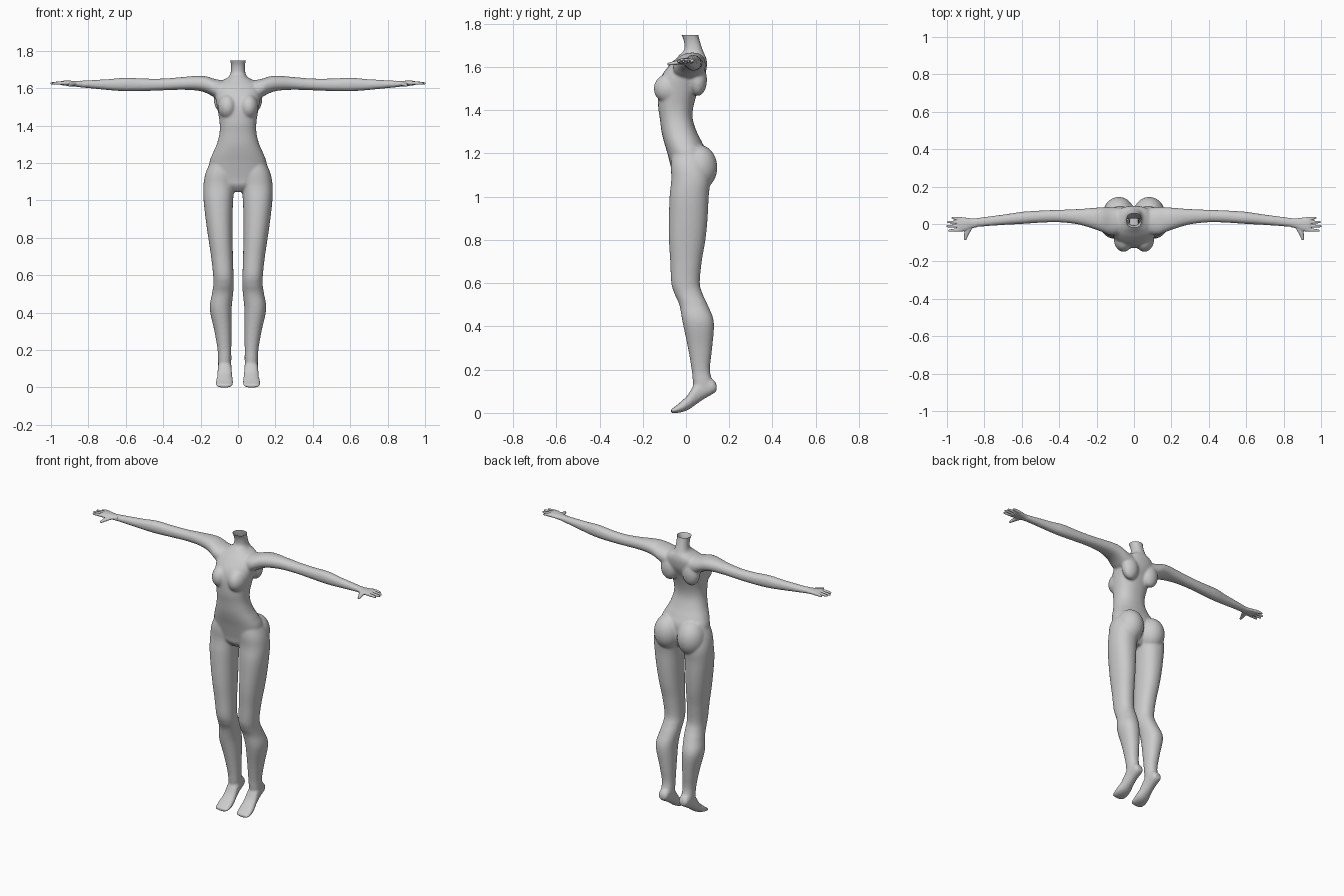
import bpy, bmesh, math
from mathutils import Matrix, Vector


def catmull(a, b, c, d, t):
    return 0.5 * (2*b + (c-a)*t + (2*a-5*b+4*c-d)*t*t + (3*b-a-3*c+d)*t**3)


def loft(bm, axis, rings, side=1, power=2.2, n=32, steps=5):
    """Closed tube along an axis; ring = (position, lo_u, hi_u, lo_v, hi_v)."""
    pts = [rings[0]] + list(rings) + [rings[-1]]
    fine = []
    for i in range(1, len(pts) - 2):
        for k in range(steps):
            fine.append([catmull(*q, k / steps) for q in zip(*pts[i-1:i+3])])
    fine.append(rings[-1])
    u, v = [i for i in range(3) if i != axis]
    loops = []
    for p, u0, u1, v0, v1 in fine:
        loop = []
        for j in range(n):
            a = 2 * math.pi * j / n
            c, s = math.cos(a), math.sin(a)
            co = [0, 0, 0]
            co[axis] = p
            co[u] = (u0+u1)/2 + (u1-u0)/2 * math.copysign(abs(c)**(2/power), c)
            co[v] = (v0+v1)/2 + (v1-v0)/2 * math.copysign(abs(s)**(2/power), s)
            co[0] *= side
            loop.append(bm.verts.new(co))
        loops.append(loop)
    for A, B in zip(loops, loops[1:]):
        for j in range(n):
            bm.faces.new((A[j], A[(j+1) % n], B[(j+1) % n], B[j]))
    bm.faces.new(loops[0])
    bm.faces.new(loops[-1])


def ball(bm, center, radii):
    m = Matrix.Translation(center) @ Matrix.Diagonal((*radii, 1))
    bmesh.ops.create_uvsphere(bm, u_segments=32, v_segments=20, radius=1, matrix=m)


def finish(bm, name, voxel, smooth):
    """Fuse overlapping parts into one smooth skin."""
    bmesh.ops.recalc_face_normals(bm, faces=bm.faces)
    me = bpy.data.meshes.new(name)
    bm.to_mesh(me)
    bm.free()
    ob = bpy.data.objects.new(name, me)
    bpy.context.collection.objects.link(ob)
    bpy.ops.object.select_all(action='DESELECT')
    bpy.context.view_layer.objects.active = ob
    ob.select_set(True)
    r = ob.modifiers.new("fuse", 'REMESH')
    r.mode = 'VOXEL'
    r.voxel_size = voxel
    s = ob.modifiers.new("soften", 'SMOOTH')
    s.factor = 0.5
    s.iterations = smooth
    for m in ("fuse", "soften"):
        bpy.ops.object.modifier_apply(modifier=m)
    bpy.ops.object.shade_smooth()
    return ob


# Section profiles
TORSO = [(z, -w, w, f, b) for z, w, f, b in [
    (1.045, .03, -.03, .05), (1.08, .10, -.058, .075), (1.12, .15, -.066, .09),
    (1.2, .153, -.086, .095), (1.25, .136, -.101, .075), (1.3, .114, -.113, .05),
    (1.36, .099, -.121, .031), (1.42, .099, -.129, .035), (1.5, .112, -.128, .06),
    (1.56, .122, -.112, .088), (1.61, .118, -.075, .097), (1.64, .085, -.045, .094),
    (1.658, .053, -.028, .086), (1.68, .040, -.008, .077), (1.72, .037, -.010, .064),
    (1.75, .043, -.022, .057), (1.775, .046, -.026, .057)]]
LEG = [
    (1.23, .03, .135, -.06, .08), (1.15, .012, .172, -.070, .10),
    (1.08, .018, .185, -.068, .112), (1.0, .026, .184, -.076, .105),
    (.9, .029, .173, -.079, .10), (.8, .029, .159, -.079, .09),
    (.7, .027, .144, -.073, .073), (.6, .024, .133, -.068, .064),
    (.55, .023, .132, -.053, .077), (.5, .026, .139, -.031, .10),
    (.42, .034, .151, -.016, .129), (.3, .035, .126, .009, .121),
    (.2, .036, .109, .026, .111), (.14, .036, .107, .032, .124),
    (.11, .040, .103, .04, .132)]
FOOT = [
    (.142, .052, .092, .102, .13), (.125, .040, .102, .088, .155),
    (.08, .036, .106, .062, .17), (.04, .033, .109, .034, .135),
    (.01, .029, .113, .014, .085), (-.02, .026, .119, .003, .055),
    (-.05, .028, .119, -.001, .030), (-.070, .038, .110, -.001, .017)]
ARM = [
    (.04, -.05, .085, 1.52, 1.635), (.12, -.06, .09, 1.548, 1.648),
    (.17, -.043, .090, 1.574, 1.663), (.22, -.025, .086, 1.587, 1.666),
    (.3, -.002, .080, 1.591, 1.659), (.4, .009, .076, 1.588, 1.651),
    (.5, .007, .072, 1.584, 1.651), (.6, 0, .065, 1.583, 1.656),
    (.68, -.004, .053, 1.588, 1.649), (.78, -.011, .040, 1.598, 1.643),
    (.865, -.019, .029, 1.606, 1.638)]
PALM = [
    (.835, -.016, .030, 1.604, 1.640), (.87, -.024, .030, 1.608, 1.638),
    (.90, -.037, .034, 1.611, 1.640), (.93, -.041, .036, 1.614, 1.640),
    (.945, -.039, .034, 1.617, 1.637)]
THUMB = [
    (.0, .85, .905, 1.613, 1.634), (-.03, .868, .906, 1.611, 1.631),
    (-.06, .885, .909, 1.608, 1.625), (-.086, .897, .909, 1.607, 1.618)]

# Body: torso, legs, feet and arms fused
bm = bmesh.new()
loft(bm, 2, TORSO, power=2.3)
for s in (-1, 1):
    loft(bm, 2, LEG, s)
    loft(bm, 1, FOOT, s)
    loft(bm, 0, ARM, s)
    ball(bm, (s*.081, .058, 1.135), (.083, .087, .105))    # buttock
    ball(bm, (s*.056, -.080, 1.50), (.052, .069, .068))    # breast
    ball(bm, (s*.075, .055, 1.54), (.055, .042, .075))     # shoulder blade
body = finish(bm, "body", .006, 10)

# Open neck rim
bm = bmesh.new()
bm.from_mesh(body.data)
bmesh.ops.bisect_plane(bm, geom=bm.verts[:] + bm.edges[:] + bm.faces[:],
                       plane_co=Vector((0, 0, 1.747)), plane_no=Vector((0, 0, 1)),
                       clear_outer=True)
bm.to_mesh(body.data)
bm.free()

# Hands: palm, thumb and four fingers
for s, label in ((-1, "right_hand"), (1, "left_hand")):
    bm = bmesh.new()
    loft(bm, 0, PALM, s)
    loft(bm, 1, THUMB, s, n=16)
    for y, tip, spread in ((-.031, .992, -.004), (-.0105, 1.003, -.001),
                           (.0095, .998, .001), (.0275, .975, .005)):
        loft(bm, 0, [(.92, y-.0095, y+.0095, 1.617, 1.637),
                     (.955, y+spread/2-.008, y+spread/2+.008, 1.618, 1.636),
                     (tip-.008, y+spread-.0065, y+spread+.0065, 1.619, 1.632),
                     (tip, y+spread-.004, y+spread+.004, 1.621, 1.629)], s, n=16)
    finish(bm, label, .003, 3)
